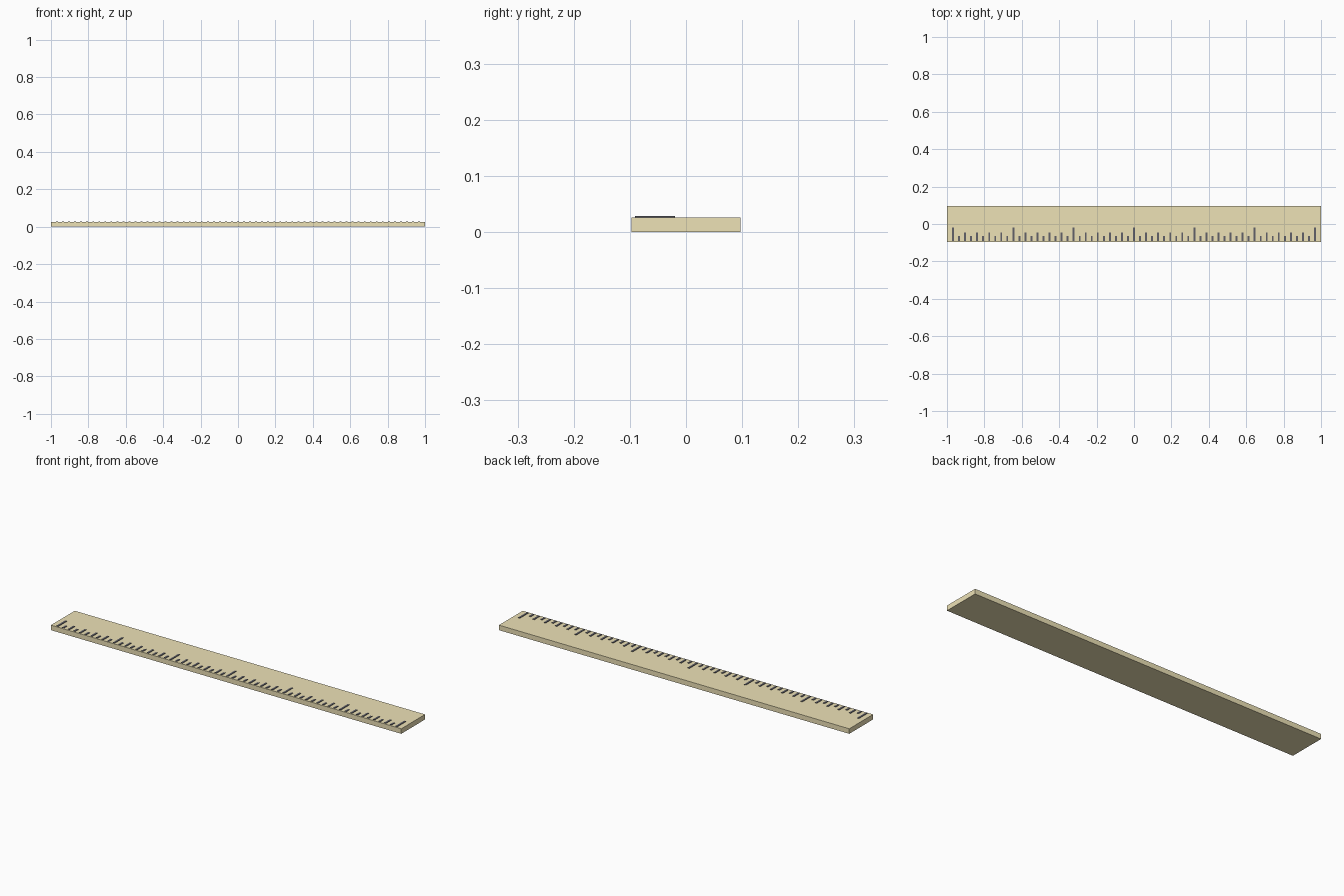
import bpy

if "Cube" in bpy.data.objects:
    bpy.data.objects.remove(bpy.data.objects["Cube"])

UNIT = 2 / 62          # spacing of the graduations
HALF_W = 0.097         # half width of the strip
THICK = 0.026


def material(name, color):
    m = bpy.data.materials.new(name)
    m.diffuse_color = color
    m.use_nodes = True
    m.node_tree.nodes["Principled BSDF"].inputs["Base Color"].default_value = m.diffuse_color
    return m


def box(name, x0, x1, y0, y1, z0, z1, mat):
    bpy.ops.mesh.primitive_cube_add(
        size=1, location=((x0 + x1) / 2, (y0 + y1) / 2, (z0 + z1) / 2))
    ob = bpy.context.object
    ob.name = name
    ob.scale = (x1 - x0, y1 - y0, z1 - z0)
    bpy.ops.object.transform_apply(location=True, rotation=False, scale=True)
    ob.data.materials.append(mat)
    return ob


wood = material("pale_wood", (0.85, 0.76, 0.47, 1))
ink = material("dark_ink", (0.12, 0.12, 0.14, 1))

# Flat wooden strip
box("ruler_body", -1, 1, -HALF_W, HALF_W, 0, THICK, wood)

# Graduations: long every tenth, medium every second, short otherwise
for i in range(61):
    if i % 10 == 0:
        kind, length = "long", 0.071
    elif i % 2 == 0:
        kind, length = "medium", 0.045
    else:
        kind, length = "short", 0.027
    x = (i - 30) * UNIT
    box(f"{kind}_tick_{i:02d}", x - 0.005, x + 0.005,
        -0.091, -0.091 + length, THICK - 0.002, THICK + 0.0025, ink)
